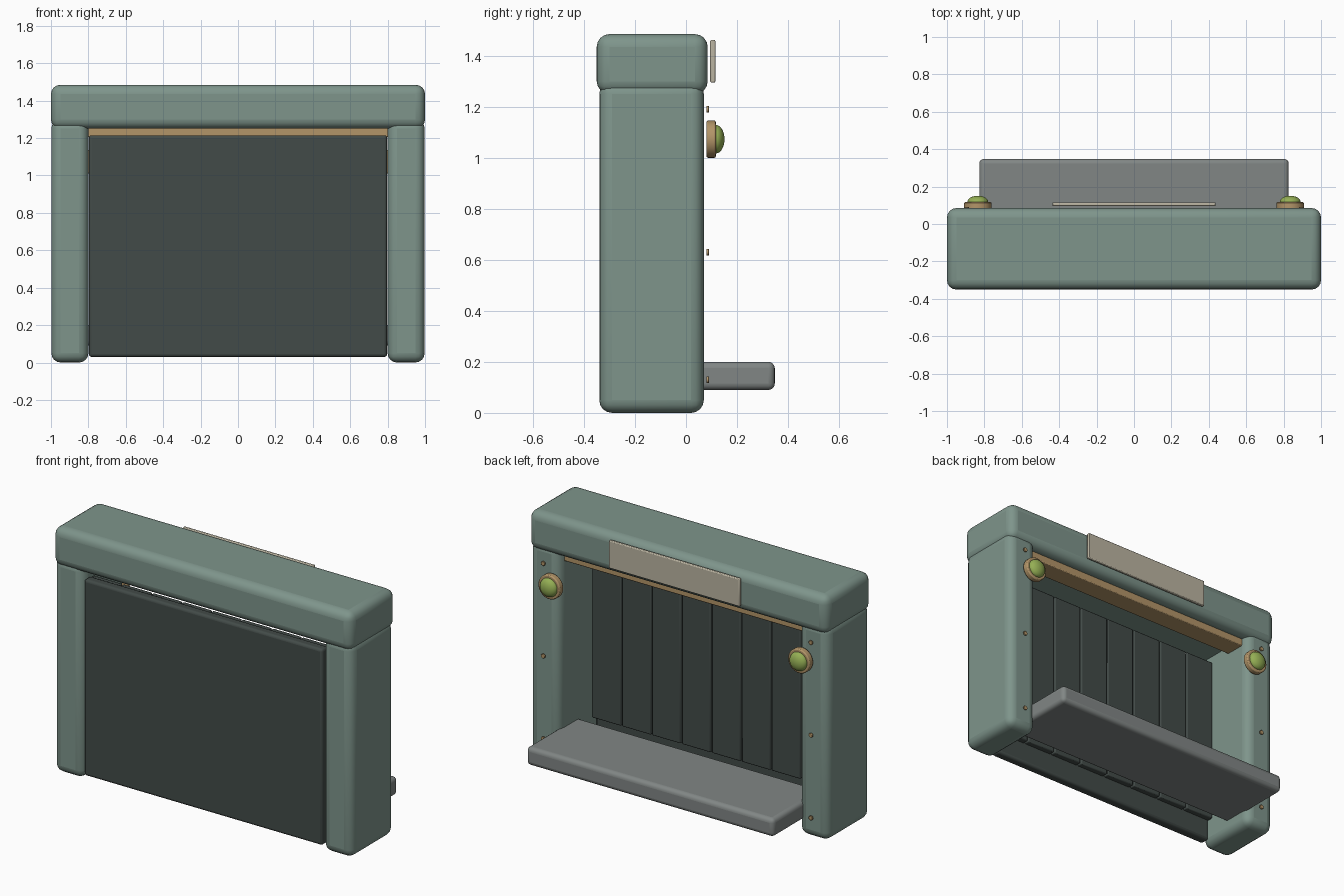
import bpy, math

if "Cube" in bpy.data.objects:
    bpy.data.objects.remove(bpy.data.objects["Cube"])


def material(name, r, g, b):
    m = bpy.data.materials.new(name)
    m.diffuse_color = (r, g, b, 1)
    m.use_nodes = True
    m.node_tree.nodes["Principled BSDF"].inputs["Base Color"].default_value = m.diffuse_color
    return m


SAGE = material("sage_paint", 0.21, 0.30, 0.26)
DARK = material("dark_board", 0.055, 0.07, 0.065)
GREY = material("grey_counter", 0.22, 0.24, 0.235)
TAN = material("brass", 0.45, 0.30, 0.14)
LIME = material("green_lens", 0.30, 0.43, 0.09)
CREAM = material("cream_plate", 0.50, 0.46, 0.36)


def finish(ob, name, mat, bevel=0, segments=4):
    ob.name = name
    ob.data.materials.append(mat)
    bpy.ops.object.transform_apply(location=False, rotation=True, scale=True)
    if bevel:
        mod = ob.modifiers.new("bevel", "BEVEL")
        mod.width, mod.segments = bevel, segments
    bpy.ops.object.shade_smooth_by_angle(angle=math.radians(40))
    return ob


def box(name, xr, yr, zr, mat, bevel=0, segments=4):
    ranges = (xr, yr, zr)
    bpy.ops.mesh.primitive_cube_add(size=1, location=[(a + b) / 2 for a, b in ranges])
    ob = bpy.context.object
    ob.scale = [b - a for a, b in ranges]
    return finish(ob, name, mat, bevel, segments)


def disc(name, x, z, y0, y1, radius, mat, sides, bevel):
    bpy.ops.mesh.primitive_cylinder_add(vertices=sides, radius=radius, depth=y1 - y0,
                                        location=(x, (y0 + y1) / 2, z),
                                        rotation=(math.pi / 2, 0, 0))
    ob = finish(bpy.context.object, name, mat)
    mod = ob.modifiers.new("bevel", "BEVEL")
    mod.width, mod.segments, mod.limit_method = bevel, 2, 'ANGLE'
    mod.angle_limit = math.radians(50)
    return ob


# Frame: header beam over two side posts
box("header_beam", (-1, 1), (-0.35, 0.085), (1.25, 1.485), SAGE, 0.05)
for side, s in (("left", -1), ("right", 1)):
    box(side + "_post", sorted((s * 0.8, s * 0.998)), (-0.34, 0.07), (0.0, 1.30), SAGE, 0.05)

    # Round lamp on each post, with a brass ring and a domed lens
    disc(side + "_lamp_ring", s * 0.835, 1.073, 0.08, 0.117, 0.073, TAN, 32, 0.006)
    bpy.ops.mesh.primitive_uv_sphere_add(segments=32, ring_count=16, radius=1,
                                         location=(s * 0.835, 0.117, 1.073))
    bpy.context.object.scale = (0.056, 0.034, 0.056)
    finish(bpy.context.object, side + "_lamp_lens", LIME)

    # Small rivets down the back of the post
    for i, z in enumerate((0.13, 0.63, 1.19)):
        disc(f"{side}_rivet_{i}", s * 0.895, z, 0.08, 0.09, 0.013, TAN, 16, 0.002)

# Front panel and the slats lining it
box("front_panel", (-0.797, 0.797), (-0.335, -0.275), (0.03, 1.215), DARK, 0.015, 3)
for i in range(8):
    x = -0.7 + 0.2 * i
    box(f"back_slat_{i}", (x - 0.096, x + 0.096), (-0.28, -0.24), (0.16, 1.205), DARK, 0.006, 2)

# Rail under the header, counter shelf and blank sign plate
box("header_rail", (-0.805, 0.805), (-0.105, 0.02), (1.205, 1.265), TAN, 0.005, 2)
box("counter", (-0.827, 0.827), (-0.13, 0.348), (0.09, 0.20), GREY, 0.025)
box("sign_plate", (-0.437, 0.437), (0.095, 0.115), (1.295, 1.462), CREAM, 0.005, 2)
